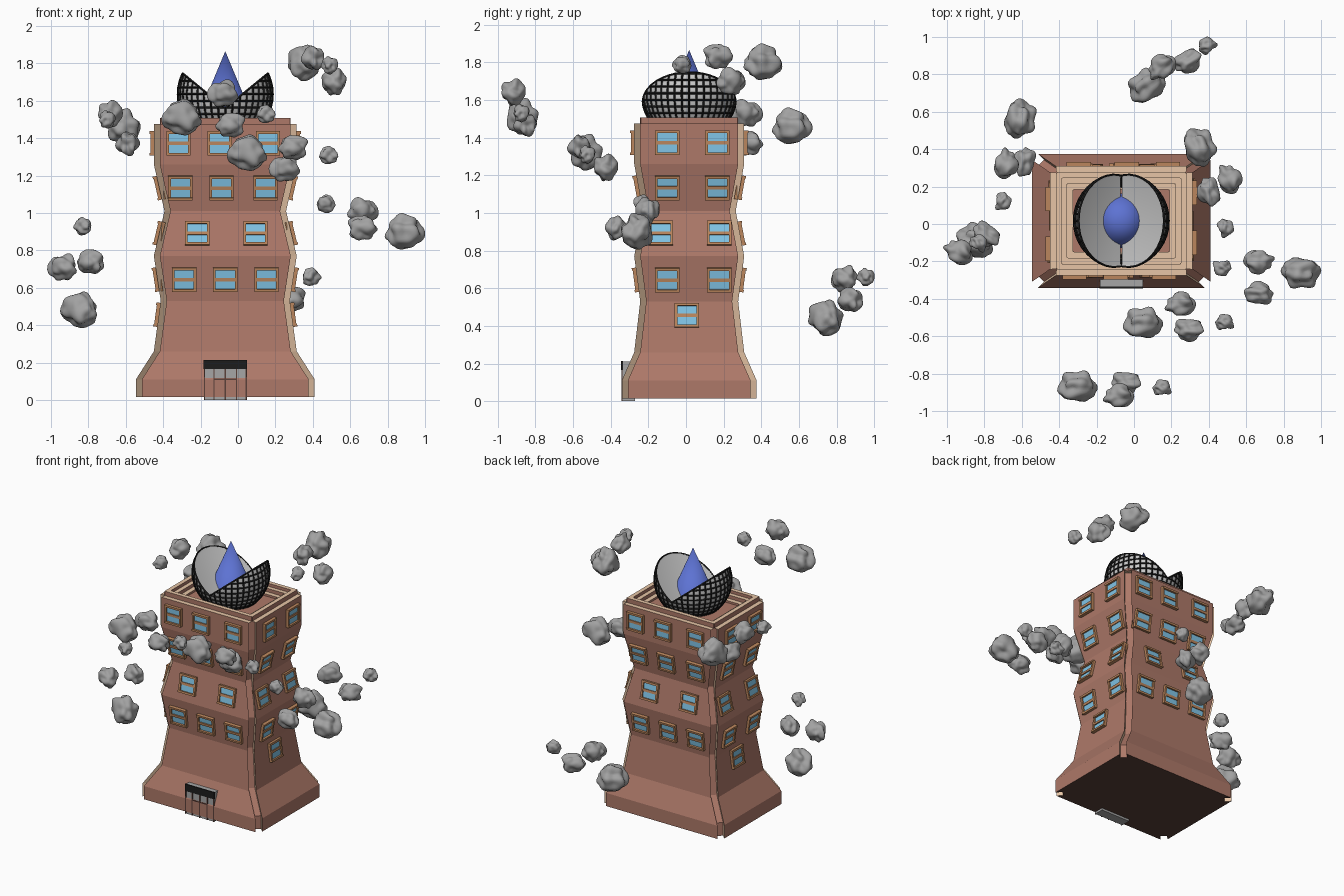
import bpy, bmesh, math, random
from mathutils import Matrix, Vector, noise

if "Cube" in bpy.data.objects:
    bpy.data.objects.remove(bpy.data.objects["Cube"])

random.seed(4)
CX, CY = -0.068, 0.017          # building axis


def mat(name, r, g, b):
    m = bpy.data.materials.new(name)
    m.diffuse_color = (r, g, b, 1)
    m.use_nodes = True
    m.node_tree.nodes["Principled BSDF"].inputs["Base Color"].default_value = m.diffuse_color
    return m


BRICK = mat("brick", 0.42, 0.19, 0.14)
BEIGE = mat("beige_trim", 0.80, 0.56, 0.38)
DARK = mat("dark_base", 0.10, 0.05, 0.04)
FRAME = mat("window_wood", 0.50, 0.24, 0.11)
GLASS = mat("glass", 0.22, 0.56, 0.80)
BLACK = mat("black_metal", 0.012, 0.012, 0.012)
BLUE = mat("blue", 0.11, 0.17, 0.65)
PALE = mat("pale_shell", 0.66, 0.66, 0.68)
GREY = mat("door_grey", 0.38, 0.38, 0.38)
ROCK = mat("rock_grey", 0.36, 0.36, 0.36)


def mesh_from(bm, name, mats):
    me = bpy.data.meshes.new(name)
    bm.to_mesh(me)
    bm.free()
    for m in mats:
        me.materials.append(m)
    return me


def add(me, name, matrix=None):
    ob = bpy.data.objects.new(name, me)
    bpy.context.collection.objects.link(ob)
    if matrix is not None:
        ob.matrix_world = matrix
    return ob


def box(bm, lo, hi, mi=0):
    lo, hi = Vector(lo), Vector(hi)
    r = bmesh.ops.create_cube(bm, size=1, matrix=Matrix.Translation((lo + hi) / 2)
                              @ Matrix.Diagonal((*(hi - lo), 1)))
    for f in {f for v in r["verts"] for f in v.link_faces}:
        f.material_index = mi


def wall_ring(w, d, z, t):
    # rectangle with mitred gaps where the wall panels meet at the corners
    c = [(w - t, d), (w - 2 * t, d - t), (w - t, d - 2 * t), (w, d - t)]
    pts = [(x, -y) for x, y in c] + [(x, y) for x, y in reversed(c)]
    pts += [(-x, y) for x, y in c] + [(-x, -y) for x, y in reversed(c)]
    return [(CX + x, CY + y, z) for x, y in pts]


# Tower body: (half width, half depth, z) at each storey line
LEVELS = [(0.478, 0.358, 0.015), (0.478, 0.358, 0.11), (0.382, 0.292, 0.26),
          (0.345, 0.260, 0.53), (0.382, 0.292, 0.77), (0.325, 0.247, 1.01),
          (0.382, 0.292, 1.26), (0.382, 0.292, 1.475)]
# Stepped parapet: (inset, z)
ROOF = [(0.032, 1.475), (0.032, 1.507), (0.062, 1.507), (0.062, 1.485),
        (0.092, 1.485), (0.092, 1.46), (0.125, 1.46), (0.125, 1.445)]
T = 0.032
rings = [wall_ring(w, d, z, T) for w, d, z in LEVELS]
rings += [wall_ring(0.382 - i, 0.292 - i, z, 0.003) for i, z in ROOF]
bm = bmesh.new()
vr = [[bm.verts.new(p) for p in r] for r in rings]
n = len(rings[0])
for j in range(len(vr) - 1):
    for i in range(n):
        k = (i + 1) % n
        f = bm.faces.new((vr[j][i], vr[j][k], vr[j + 1][k], vr[j + 1][i]))
        if j < len(LEVELS) - 1:
            f.material_index = 1 if i % 2 == 0 else 0
        else:
            f.material_index = (j - len(LEVELS) + 1) % 2 == 0
bm.faces.new(vr[-1])
bm.faces.new(vr[0]).material_index = 2
bmesh.ops.recalc_face_normals(bm, faces=bm.faces)
add(mesh_from(bm, "tower_walls", (BRICK, BEIGE, DARK)), "tower_walls")

# Window: frame bars, crossbar and two panes (local z points out of the wall)
bm = bmesh.new()
H, B = 0.065, 0.014
for s in (-1, 1):
    x0, x1 = sorted((s * H, s * (H - B)))
    box(bm, (x0, -H + B, -0.02), (x1, H - B, 0.018))
    box(bm, (-H, x0, -0.02), (H, x1, 0.022))
box(bm, (-H + B, -0.009, -0.02), (H - B, 0.009, 0.015))
box(bm, (-H + B, -H + B, -0.02), (H - B, H - B, 0.008), 1)
window = mesh_from(bm, "window", (FRAME, GLASS))

# (storey band, z, offsets on wide walls, offsets on narrow walls)
ROWS = [(2, 0.455, (), (-0.012,)),
        (3, 0.645, (-0.22, 0, 0.22), (-0.117, 0.16)),
        (4, 0.89, (-0.15, 0.162), (-0.15, 0.16)),
        (5, 1.135, (-0.24, -0.02, 0.215), (-0.117, 0.15)),
        (6, 1.372, (-0.25, -0.03, 0.228), (-0.117, 0.15))]
for side in range(4):
    turn = Matrix.Translation((CX, CY, 0)) @ Matrix.Rotation(side * math.pi / 2, 4, 'Z')
    ax = 1 - side % 2
    for band, z, wide, narrow in ROWS:
        lo, hi = LEVELS[band], LEVELS[band + 1]
        f = (z - lo[2]) / (hi[2] - lo[2])
        out = lo[ax] + f * (hi[ax] - lo[ax])
        tilt = math.atan2(hi[ax] - lo[ax], hi[2] - lo[2])
        for u in (narrow if side % 2 else wide):
            add(window, "window", turn @ Matrix.Translation((u, -out, z))
                @ Matrix.Rotation(math.pi / 2 + tilt, 4, 'X'))

# Entrance: porch block, dark lintel, door posts and rails
bm = bmesh.new()
x0, x1, yf = CX - 0.115, CX + 0.115, -0.338
box(bm, (x0, yf, 0), (x1, -0.27, 0.21))
box(bm, (x0 - 0.001, yf - 0.006, 0.165), (x1 + 0.001, yf + 0.004, 0.214), 1)
for u in (-0.112, -0.06, 0, 0.06, 0.112):
    box(bm, (CX + u - 0.003, yf - 0.005, 0), (CX + u + 0.003, yf, 0.165), 2)
box(bm, (CX - 0.06, yf - 0.005, 0.108), (CX + 0.06, yf, 0.114), 2)
add(mesh_from(bm, "entrance", (GREY, BLACK, DARK)), "entrance")

# Opened dome: two sphere leaves cut by sloping planes that form a valley
DOME = Vector((CX, CY, 1.635))
VALLEY, SLOPE, R = -0.075, 0.82, 0.252


def leaf(s, radius, capped):
    bm = bmesh.new()
    bmesh.ops.create_uvsphere(bm, u_segments=40, v_segments=22, radius=radius)
    for co, no in (((0, 0, 0), (-s, 0, 0)), ((0, 0, -0.185), (0, 0, -1)),
                   ((0, 0, VALLEY), (-s * SLOPE, 0, 1))):
        cut = bmesh.ops.bisect_plane(bm, geom=bm.verts[:] + bm.edges[:] + bm.faces[:],
                                     plane_co=co, plane_no=no, dist=1e-5, clear_outer=True)
    if capped:
        arc = [v for v in cut["geom_cut"] if isinstance(v, bmesh.types.BMVert)]
        mid = Vector((s * 0.1, 0, VALLEY + 0.1 * SLOPE))
        ax = Vector((1, 0, s * SLOPE)).normalized()
        arc.sort(key=lambda v: math.atan2(v.co.y, (v.co - mid).dot(ax)))
        cap = bm.faces.new(arc)
        cap.normal_update()
        if cap.normal.z < 0:
            cap.normal_flip()
        bmesh.ops.inset_region(bm, faces=[cap], thickness=0.012, depth=-0.004)
    return bm


for s, side in ((-1, "left"), (1, "right")):
    me = mesh_from(leaf(s, R, True), "dome_leaf_" + side, (PALE,))
    add(me, me.name, Matrix.Translation(DOME))
    me = mesh_from(leaf(s, R + 0.002, False), "dome_lattice_" + side, (BLACK,))
    ob = add(me, me.name, Matrix.Translation(DOME))
    w = ob.modifiers.new("bars", 'WIREFRAME')
    w.thickness = 0.011
    w.offset = 0
    w.use_boundary = True

# Blue cone rising from the valley
bm = bmesh.new()
bmesh.ops.create_cone(bm, cap_ends=True, segments=48, radius1=0.146, radius2=0,
                      depth=0.35, matrix=Matrix.Translation((CX, CY, 1.69)))
cone = add(mesh_from(bm, "blue_spire", (BLUE,)), "blue_spire")

# Floating rocks: seven clusters of one big, two medium and one small rock
SIZES = (0.092, 0.068, 0.068, 0.046)
CLUSTERS = [
    [(0.07, 0.74, 0.44), (0.15, 0.84, 0.65), (0.29, 0.87, 0.54), (0.39, 0.955, 0.66)],
    [(-0.61, 0.56, 1.46), (-0.685, 0.32, 1.53), (-0.59, 0.33, 1.37), (-0.70, 0.12, 1.50)],
    [(-0.845, -0.09, 0.48), (-0.935, -0.15, 0.71), (-0.79, -0.06, 0.74), (-0.83, -0.1, 0.93)],
    [(0.35, 0.41, 1.80), (0.51, 0.24, 1.70), (0.40, 0.17, 1.83), (0.49, -0.02, 1.79)],
    [(0.89, -0.26, 0.90), (0.665, -0.20, 1.01), (0.665, -0.37, 0.92), (0.47, -0.235, 1.05)],
    [(0.05, -0.53, 1.32), (0.25, -0.43, 1.24), (0.295, -0.565, 1.35), (0.485, -0.525, 1.31)],
    [(-0.30, -0.87, 1.51), (-0.08, -0.92, 1.64), (-0.04, -0.85, 1.47), (0.15, -0.875, 1.53)]]
shapes = []
for k, r in enumerate(SIZES):
    bm = bmesh.new()
    bmesh.ops.create_icosphere(bm, subdivisions=4, radius=1)
    for v in bm.verts:
        lump = 1 + 0.38 * noise.noise(v.co * 1.5 + Vector((7.3 * k, 2.1, 4.7)))
        v.co = Vector((v.co.x * 1.1, v.co.y * 0.82, v.co.z * 0.95)) * r * lump
    shapes.append(mesh_from(bm, "rock", (ROCK,)))
    shapes[-1].shade_smooth()
for cluster in CLUSTERS:
    head = Vector(cluster[3]) - Vector(cluster[0])
    yaw = math.atan2(head.y, head.x)
    for me, p in zip(shapes, cluster):
        add(me, "floating_rock", Matrix.Translation(p) @ Matrix.Rotation(yaw, 4, 'Z'))

# Smooth the spire and the dome shells, keeping their sharp edges
bpy.ops.object.select_all(action='DESELECT')
for ob in bpy.data.objects:
    if ob.name.startswith(("dome_leaf", "blue_spire")):
        ob.select_set(True)
bpy.context.view_layer.objects.active = cone
bpy.ops.object.shade_smooth_by_angle(angle=math.radians(35))
